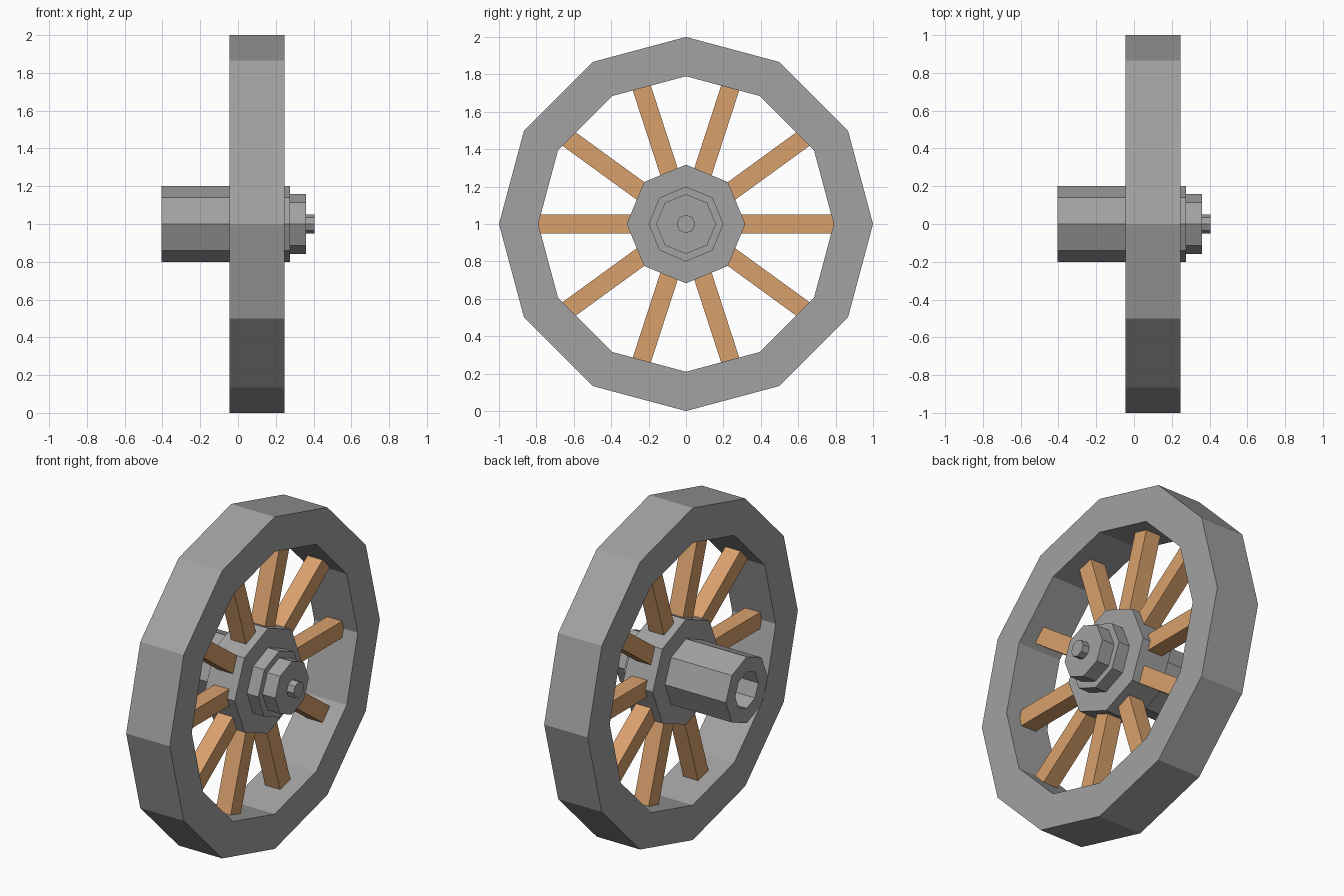
import bpy, bmesh, math

if "Cube" in bpy.data.objects:
    bpy.data.objects.remove(bpy.data.objects["Cube"])


def material(name, color):
    m = bpy.data.materials.new(name)
    m.diffuse_color = (*color, 1)
    m.use_nodes = True
    m.node_tree.nodes["Principled BSDF"].inputs["Base Color"].default_value = m.diffuse_color
    return m


GREY = material("iron grey", (0.36, 0.36, 0.36))
WOOD = material("light wood", (0.69, 0.35, 0.15))
Z = 1.0  # axle height


def finish(name, bm, mat):
    bmesh.ops.remove_doubles(bm, verts=bm.verts, dist=1e-5)
    bmesh.ops.recalc_face_normals(bm, faces=bm.faces)
    me = bpy.data.meshes.new(name)
    bm.to_mesh(me)
    bm.free()
    me.materials.append(mat)
    ob = bpy.data.objects.new(name, me)
    ob.location.z = Z
    bpy.context.collection.objects.link(ob)
    return ob


def lathe(name, profile, sides, closed=False):
    """Revolve (x, radius) points round the x axis; open ends get caps."""
    bm = bmesh.new()
    rings = []
    for x, r in profile:
        rings.append([bm.verts.new((x, r * math.sin(a), r * math.cos(a)))
                      for a in (2 * math.pi * i / sides for i in range(sides))])
    pairs = list(zip(rings, rings[1:]))
    if closed:
        pairs.append((rings[-1], rings[0]))
    else:
        bm.faces.new(rings[0])
        bm.faces.new(rings[-1])
    for a, b in pairs:
        for i in range(sides):
            j = (i + 1) % sides
            bm.faces.new((a[i], a[j], b[j], b[i]))
    return finish(name, bm, GREY)


# Twelve-sided rim
lathe("rim", [(-0.045, 1), (0.245, 1), (0.245, 0.79), (-0.045, 0.79)], 12, True)

# Eight-sided hub, stepped cap and pin
lathe("hub", [(0.0, 0.317), (0.2, 0.317)], 8)
lathe("hub_collar", [(0.2, 0.2), (0.275, 0.2)], 8)
lathe("hub_cap", [(0.275, 0.16), (0.36, 0.16)], 8)
lathe("axle_pin", [(0.36, 0.05), (0.405, 0.05)], 8)

# Hollow axle sleeve at the back
lathe("axle_sleeve", [(0.0, 0.2), (-0.405, 0.2), (-0.405, 0.11), (-0.03, 0.11)], 8)

# Ten square spokes
for k in range(10):
    bm = bmesh.new()
    bmesh.ops.create_cube(bm, size=1)
    for v in bm.verts:
        v.co = (0.1 + v.co.x * 0.1, 0.535 + v.co.y * 0.51, v.co.z * 0.1)
    ob = finish(f"spoke_{k + 1}", bm, WOOD)
    ob.rotation_euler.x = math.radians(36 * k)
